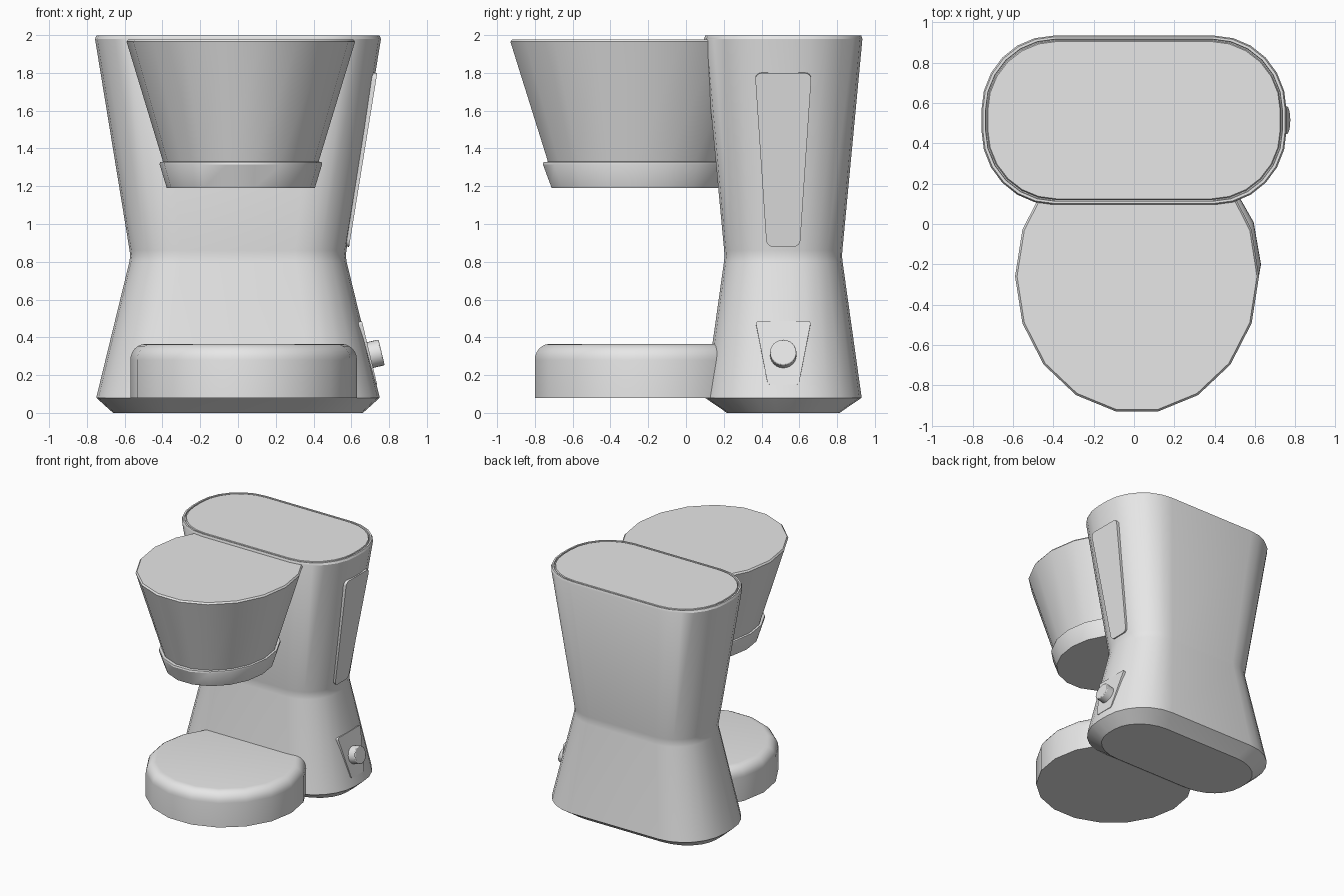
import bpy, bmesh
from math import sin, cos, radians
from mathutils import Vector

cube = bpy.data.objects.get("Cube")
if cube:
    bpy.data.objects.remove(cube)

grey = bpy.data.materials.new("light grey plastic")
grey.use_nodes = True
COLOUR = (0.8, 0.8, 0.8, 1)
grey.diffuse_color = COLOUR
grey.node_tree.nodes["Principled BSDF"].inputs["Base Color"].default_value = COLOUR


def finish(bm, name, angle=30):
    """Turn a bmesh into a shaded object."""
    bmesh.ops.recalc_face_normals(bm, faces=bm.faces)
    mesh = bpy.data.meshes.new(name)
    bm.to_mesh(mesh)
    bm.free()
    obj = bpy.data.objects.new(name, mesh)
    bpy.context.collection.objects.link(obj)
    mesh.materials.append(grey)
    bpy.ops.object.select_all(action="DESELECT")
    obj.select_set(True)
    bpy.context.view_layer.objects.active = obj
    bpy.ops.object.shade_smooth_by_angle(angle=radians(angle))
    return obj


def loft(name, outline, rings, centre):
    """Skin a unit outline through rings of (z, half width, half depth)."""
    bm = bmesh.new()
    loops = [[bm.verts.new((centre[0] + x * rx, centre[1] + y * ry, z))
              for x, y in outline] for z, rx, ry in rings]
    n = len(outline)
    for a, b in zip(loops, loops[1:]):
        for i in range(n):
            j = (i + 1) % n
            bm.faces.new((a[i], a[j], b[j], b[i]))
    bm.faces.new(loops[0])
    bm.faces.new(loops[-1])
    return finish(bm, name)


# Outlines: an oblong with round corners, and an 18-sided disc
oblong = []
for quarter, (sx, sy) in enumerate(((1, 1), (-1, 1), (-1, -1), (1, -1))):
    for k in range(7):
        t = radians(90 * quarter + 15 * k)
        oblong.append((sx * 0.53 + 0.47 * cos(t), sy * 0.12 + 0.88 * sin(t)))
disc = [(cos(radians(20 * k)), sin(radians(20 * k))) for k in range(18)]

# Waisted tower with a chamfered foot and a rimmed lid
loft("body", oblong, [
    (0, 0.66, 0.30), (0.012, 0.675, 0.315), (0.08, 0.75, 0.415), (0.095, 0.747, 0.413),
    (0.80, 0.575, 0.314), (0.83, 0.571, 0.311), (0.86, 0.574, 0.313),
    (1.98, 0.757, 0.419), (1.997, 0.75, 0.413), (1.997, 0.737, 0.402),
    (1.985, 0.735, 0.40), (1.985, 0.73, 0.395), (1.997, 0.725, 0.39)], (0, 0.515))

# Filter basket with a stepped collar
loft("filter_basket", disc, [
    (1.19, 0.392, 0.458), (1.315, 0.43, 0.505), (1.328, 0.428, 0.502),
    (1.33, 0.412, 0.478), (1.965, 0.605, 0.68), (1.978, 0.595, 0.67)], (0.015, -0.26))

# Warming plate with a rounded top edge
edge = [(0.28 + 0.085 * sin(radians(a)), 0.52 + 0.08 * cos(radians(a)))
        for a in range(0, 91, 15)]
loft("warming_plate", disc, [(0.08, 0.6, 0.61)] + [(z, r, r + 0.01) for z, r in edge],
     (0.03, -0.2))


def side_x(z):
    """Half width of the tower at a height."""
    if z > 0.83:
        return 0.571 + (z - 0.83) * 0.162
    return 0.571 + (0.83 - z) * 0.239


def side_plate(name, low, high, half_low, half_high, lift, radius):
    """Round-cornered trapezoid lying on the sloping left side."""
    slope = (side_x(high) - side_x(low)) / (high - low)
    normal = Vector((1, 0, -slope)).normalized()
    bm = bmesh.new()
    verts = [bm.verts.new(Vector((side_x(z), 0.515 + y, z)) + normal * lift)
             for y, z in ((-half_low, low), (half_low, low),
                          (half_high, high), (-half_high, high))]
    bm.faces.new(verts)
    bmesh.ops.bevel(bm, geom=bm.verts[:], offset=radius, segments=4,
                    profile=0.5, affect="VERTICES")
    ext = bmesh.ops.extrude_face_region(bm, geom=bm.faces[:])
    moved = [g for g in ext["geom"] if isinstance(g, bmesh.types.BMVert)]
    bmesh.ops.translate(bm, verts=moved, vec=normal * -0.04)
    return finish(bm, name), normal


side_plate("water_window", 0.88, 1.80, 0.088, 0.15, 0.009, 0.035)
_, out = side_plate("switch_plate", 0.15, 0.485, 0.082, 0.147, 0.003, 0.015)

# Round switch knob standing off the plate
bpy.ops.mesh.primitive_cylinder_add(
    vertices=24, radius=0.07, depth=0.1,
    location=Vector((side_x(0.31), 0.515, 0.305)) + out * 0.017,
    rotation=out.to_track_quat("Z", "Y").to_euler())
knob = bpy.context.object
knob.name = "switch_knob"
knob.data.materials.append(grey)
bevel = knob.modifiers.new("soft edge", "BEVEL")
bevel.width = 0.006
bevel.segments = 2
bpy.ops.object.shade_smooth_by_angle(angle=radians(40))
